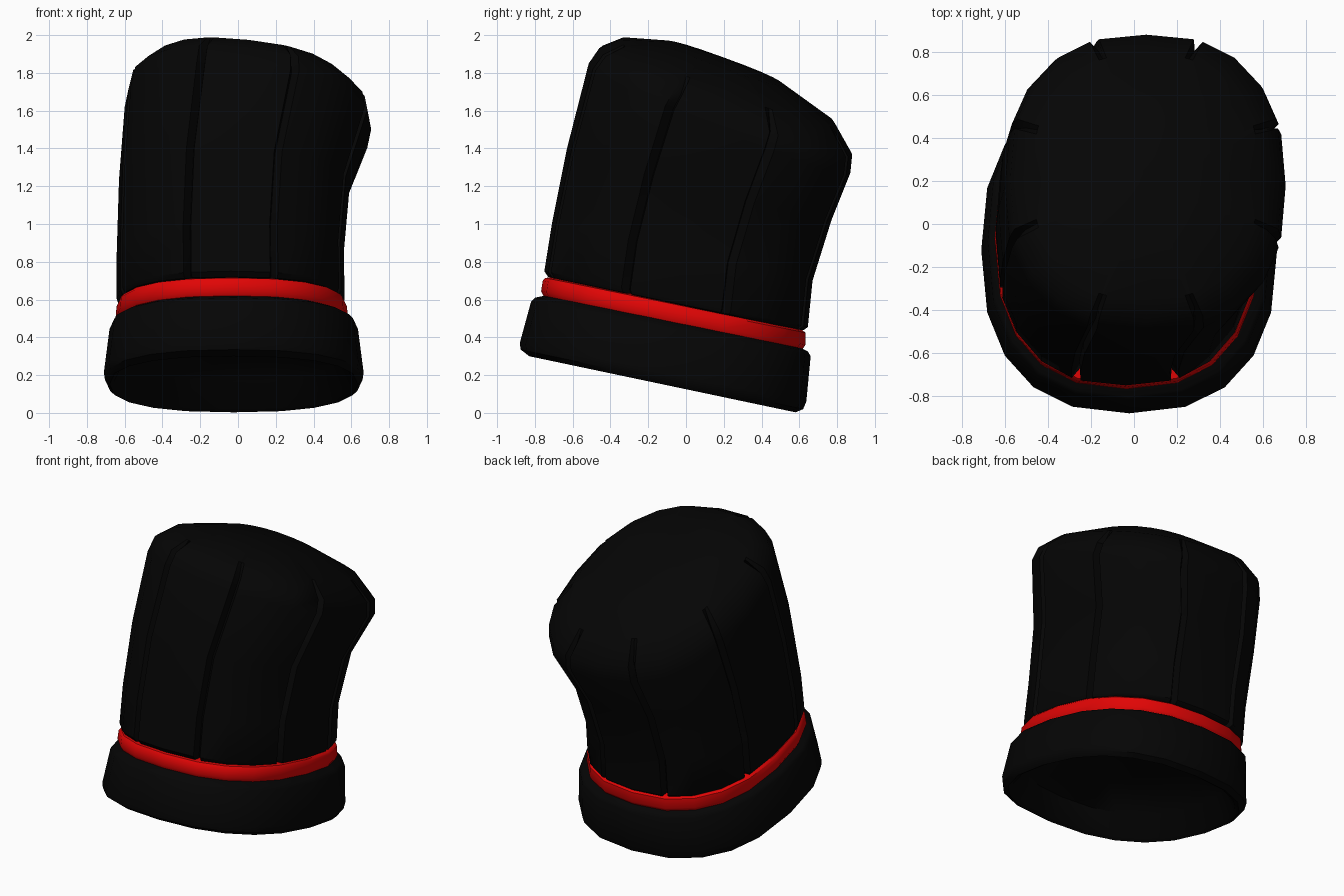
import bpy, bmesh
from math import sin, cos, pi, radians, copysign

cube = bpy.data.objects.get("Cube")
if cube:
    bpy.data.objects.remove(cube)

SIDES = 20
PLEATS = (1, 4, 6, 9, 11, 14, 16, 19)
SQUARENESS = 0.82


def material(name, rgb):
    m = bpy.data.materials.new(name)
    m.use_nodes = True
    m.diffuse_color = (*rgb, 1)
    bsdf = m.node_tree.nodes["Principled BSDF"]
    bsdf.inputs["Base Color"].default_value = (*rgb, 1)
    bsdf.inputs["Roughness"].default_value = 0.8
    return m


black = material("black cloth", (0.0015, 0.0015, 0.0015))
red = material("red ribbon", (0.75, 0.0015, 0.0015))


def ring(front, back, left, right, roll=0, groove=0):
    """Tilted oval given by its front and back (y, z) points and x limits."""
    (y0, z0), (y1, z1) = front, back
    cx, cy, cz = (left + right) / 2, (y0 + y1) / 2, (z0 + z1) / 2
    rx, ry, pitch = (right - left) / 2, (y1 - y0) / 2, (z1 - z0) / (y1 - y0)
    return cx, cy, cz, rx, ry, roll, pitch, groove


def fuller(v):
    """Rounds a circle coordinate out towards a square."""
    return copysign(abs(v) ** SQUARENESS, v)


def ring_points(r, pleated):
    cx, cy, cz, rx, ry, roll, pitch, groove = r
    pts = []
    for k in range(SIDES):
        a = 2 * pi * k / SIDES - pi / 2
        steps = [(a, 1)]
        if pleated and k in PLEATS:
            steps = [(a - 0.035, 1), (a, 1 - groove), (a + 0.035, 1)]
        for t, s in steps:
            dx, dy = rx * s * fuller(cos(t)), ry * s * fuller(sin(t))
            pts.append((cx + dx, cy + dy, cz + roll * dx + pitch * dy))
    return pts


def loft(name, rings, mat, pleated=False, closed=False, tip=None):
    bm = bmesh.new()
    loops = [[bm.verts.new(p) for p in ring_points(r, pleated)] for r in rings]
    pairs = list(zip(loops, loops[1:]))
    if closed:
        pairs.append((loops[-1], loops[0]))
    n = len(loops[0])
    for lo, hi in pairs:
        for i in range(n):
            j = (i + 1) % n
            bm.faces.new((lo[i], lo[j], hi[j], hi[i]))
    if tip:
        apex = bm.verts.new(tip)
        for i in range(n):
            bm.faces.new((loops[-1][i], loops[-1][(i + 1) % n], apex))
    me = bpy.data.meshes.new(name)
    bm.to_mesh(me)
    bm.free()
    me.materials.append(mat)
    ob = bpy.data.objects.new(name, me)
    bpy.context.collection.objects.link(ob)
    bpy.ops.object.select_all(action='DESELECT')
    ob.select_set(True)
    bpy.context.view_layer.objects.active = ob
    bpy.ops.object.shade_smooth_by_angle(angle=radians(40))
    return ob


# Head band: from the top edge down the outside, round the hem, into a shallow dome
band = [
    ring((-0.70, 0.63), (0.58, 0.36), -0.58, 0.52),
    ring((-0.80, 0.61), (0.645, 0.325), -0.665, 0.615),
    ring((-0.82, 0.59), (0.66, 0.30), -0.68, 0.635),
    ring((-0.88, 0.37), (0.637, 0.06), -0.71, 0.665),
    ring((-0.875, 0.335), (0.62, 0.02), -0.705, 0.66),
    ring((-0.83, 0.30), (0.58, 0.003), -0.68, 0.635),
    ring((-0.80, 0.31), (0.555, 0.02), -0.655, 0.61),
    ring((-0.72, 0.43), (0.50, 0.17), -0.58, 0.53),
    ring((-0.45, 0.49), (0.28, 0.34), -0.36, 0.32),
]
loft("head_band", band, black, tip=(-0.02, -0.06, 0.44)).data.flip_normals()

# Ribbon between band and crown
ribbon = [
    ring((-0.70, 0.60), (0.57, 0.32), -0.58, 0.52),
    ring((-0.755, 0.62), (0.615, 0.335), -0.635, 0.57),
    ring((-0.767, 0.645), (0.632, 0.36), -0.648, 0.582),
    ring((-0.758, 0.70), (0.632, 0.425), -0.643, 0.577),
    ring((-0.745, 0.715), (0.615, 0.438), -0.63, 0.565),
    ring((-0.68, 0.718), (0.57, 0.44), -0.57, 0.51),
]
loft("ribbon", ribbon, red, closed=True)

# Pleated crown, leaning to the back and left, with a domed top
G = 0.075
crown = [
    ring((-0.66, 0.70), (0.57, 0.43), -0.56, 0.49, 0, G),
    ring((-0.73, 0.72), (0.625, 0.44), -0.63, 0.555, 0, G),
    ring((-0.75, 0.75), (0.645, 0.455), -0.642, 0.565, 0, G),
    ring((-0.71, 1.00), (0.67, 0.70), -0.642, 0.56, 0, G),
    ring((-0.63, 1.40), (0.77, 1.02), -0.63, 0.59, -0.04, G),
    ring((-0.515, 1.85), (0.87, 1.27), -0.60, 0.705, -0.09, G),
    ring((-0.46, 1.93), (0.88, 1.37), -0.575, 0.69, -0.11, G),
    ring((-0.35, 1.975), (0.79, 1.53), -0.47, 0.58, -0.11, 0),
    ring((-0.11, 1.965), (0.51, 1.74), -0.23, 0.35, -0.10, 0),
]
loft("pleated_crown", crown, black, pleated=True, tip=(0.06, 0.2, 1.88))
